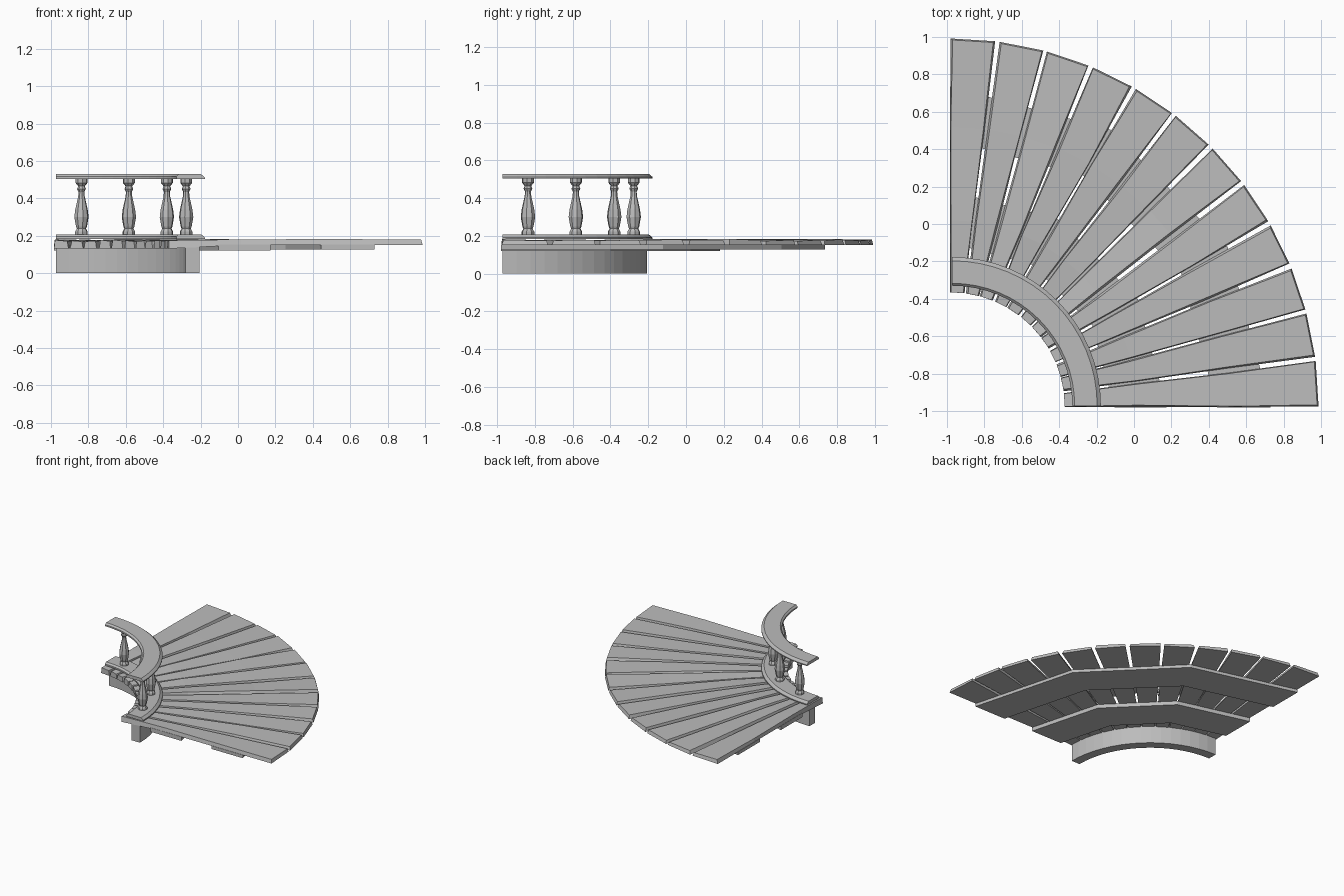
import bpy, bmesh, math, random
from math import sin, cos, radians, pi

random.seed(4)
if "Cube" in bpy.data.objects:
    bpy.data.objects.remove(bpy.data.objects["Cube"], do_unlink=True)

grey = bpy.data.materials.new("weathered_grey")
grey.use_nodes = True
colour = (0.5, 0.5, 0.5, 1)
grey.diffuse_color = colour
grey.node_tree.nodes["Principled BSDF"].inputs["Base Color"].default_value = colour

FAN = (-0.985, -0.98)    # centre of the planks and beams
RING = (-0.972, -0.972)  # centre of the wall and rails


def polar(centre, r, degrees, z):
    a = radians(degrees)
    return (centre[0] + r * cos(a), centre[1] + r * sin(a), z)


def loft(name, rings, closed=False):
    """Skin a row of matching cross-sections and cap both ends."""
    bm = bmesh.new()
    rows = [[bm.verts.new(p) for p in ring] for ring in rings]
    n = len(rows[0])
    for a, b in zip(rows, rows[1:]):
        for i in range(n):
            j = (i + 1) % n
            bm.faces.new((a[i], a[j], b[j], b[i]))
    bm.faces.new(rows[0])
    bm.faces.new(rows[-1])
    bmesh.ops.recalc_face_normals(bm, faces=bm.faces)
    mesh = bpy.data.meshes.new(name)
    bm.to_mesh(mesh)
    bm.free()
    mesh.materials.append(grey)
    ob = bpy.data.objects.new(name, mesh)
    bpy.context.collection.objects.link(ob)
    return ob


def arc(name, centre, profile, steps):
    """Sweep an (r, z) profile through a quarter turn."""
    return loft(name, [[polar(centre, r, 90 * k / steps, z) for r, z in profile]
                       for k in range(steps + 1)])


# Curved wall below the deck
arc("curved_wall", RING, [(0.69, 0), (0.765, 0), (0.765, 0.15), (0.69, 0.15)], 16)

# Lower and upper rails with chamfered top edges
for name, z in (("lower_rail", 0.183), ("upper_rail", 0.504)):
    arc(name, RING, [(0.642, z), (0.795, z), (0.795, z + 0.008),
                     (0.775, z + 0.025), (0.655, z + 0.025), (0.642, z + 0.012)], 16)

# Three-part support beams under the planks
for name, r0, r1, z in (("inner_beam", 0.88, 1.16, 0.12), ("outer_beam", 1.43, 1.715, 0.127)):
    arc(name, FAN, [(r0, z), (r1, z), (r1, 0.153), (r0, 0.153)], 3)

# Fanned deck planks, slightly uneven
COUNT = 12
pitch = 90 / COUNT
for k in range(COUNT):
    rings = []
    tilt = random.uniform(-0.004, 0.004)
    for r in (0.615, 1.0, 1.5, 1.972):
        wob = 0.004 / r
        lo = k * pitch + 0.35 + math.degrees(random.uniform(-wob, wob))
        hi = (k + 1) * pitch - 0.35 + math.degrees(random.uniform(-wob, wob))
        if k == 0:
            lo = 0.1
        if k == COUNT - 1:
            hi = 89.9
        in_lo, in_hi = (math.degrees(random.uniform(0.002, 0.012) / r) for _ in "ab")
        top = 0.178 + random.uniform(-0.003, 0.003)
        rr = r - (0.008 if r > 1.9 else 0)
        rings.append([polar(FAN, r, lo, 0.151), polar(FAN, r, hi, 0.151),
                      polar(FAN, rr, hi - in_hi, top + tilt),
                      polar(FAN, rr, lo + in_lo, top - tilt)])
    # Inner ends hang slightly lower
    rings[0] = [(x, y, z - (0.02 if i < 2 else 0.004)) for i, (x, y, z) in enumerate(rings[0])]
    loft(f"plank_{k + 1}", rings)

# Turned balusters: (radius, height)
turning = [(0.034, 0.206), (0.034, 0.222), (0.025, 0.238), (0.03, 0.25), (0.039, 0.3),
           (0.034, 0.34), (0.018, 0.41), (0.016, 0.435), (0.024, 0.45), (0.018, 0.465),
           (0.032, 0.482), (0.032, 0.506)]
for k, angle in enumerate((11, 33.3, 56.7, 79)):
    cx, cy, _ = polar(RING, 0.708, angle, 0)
    loft(f"baluster_{k + 1}", [[polar((cx, cy), r, 45 * i + 22.5 + angle, z) for i in range(8)]
                               for r, z in turning])
